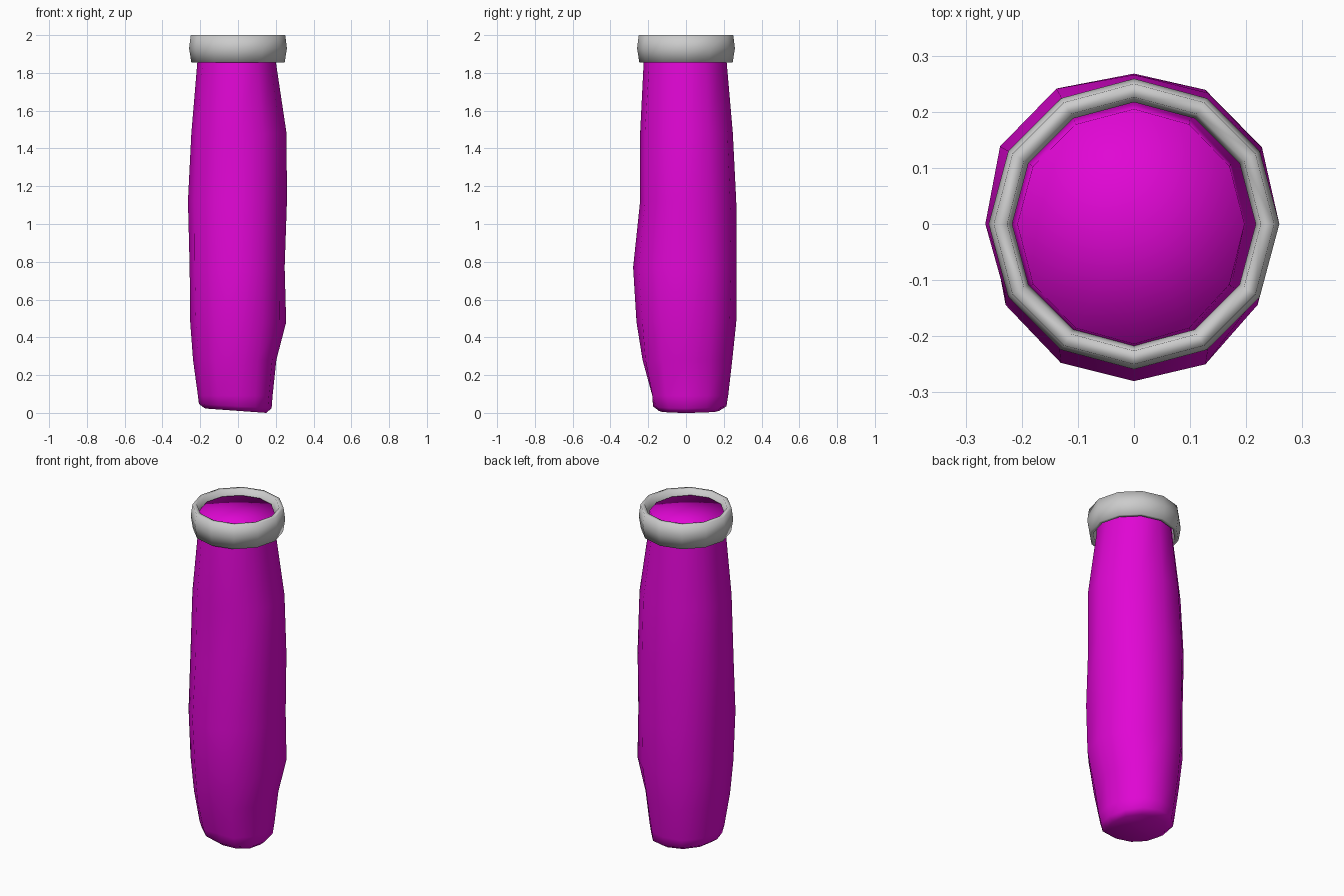
import bpy, bmesh, math, random

if "Cube" in bpy.data.objects:
    bpy.data.objects.remove(bpy.data.objects["Cube"])

random.seed(4)
SIDES = 12


def finish(bm, name, angle):
    bmesh.ops.recalc_face_normals(bm, faces=bm.faces)
    me = bpy.data.meshes.new(name)
    bm.to_mesh(me)
    bm.free()
    ob = bpy.data.objects.new(name, me)
    bpy.context.collection.objects.link(ob)
    bpy.ops.object.select_all(action='DESELECT')
    ob.select_set(True)
    bpy.context.view_layer.objects.active = ob
    bpy.ops.object.shade_smooth_by_angle(angle=math.radians(angle))
    return ob


def bridge(bm, a, b):
    n = len(a)
    for i in range(n):
        j = (i + 1) % n
        bm.faces.new((a[i], a[j], b[j], b[i]))


# Collar: twelve-sided band with a bowed wall
bm = bmesh.new()
profile = [(.247, 1.855), (.259, 1.93), (.25, 2.0),
           (.226, 2.0), (.217, 1.93), (.226, 1.855)]
loops = []
for r, z in profile:
    loops.append([bm.verts.new((r * math.cos(math.tau * i / SIDES),
                                r * math.sin(math.tau * i / SIDES), z))
                  for i in range(SIDES)])
for k in range(len(loops)):
    bridge(bm, loops[k], loops[(k + 1) % len(loops)])
finish(bm, "collar", 180)

# Sack: lofted uneven sections: z, left, right, front, back extents
sections = [
    (.035, .207, .178, .175, .214),
    (.09, .212, .183, .203, .223),
    (.28, .238, .203, .242, .245),
    (.48, .253, .255, .262, .266),
    (.77, .256, .247, .28, .268),
    (1.12, .265, .259, .243, .266),
    (1.48, .247, .257, .243, .248),
    (1.86, .215, .20, .224, .215),
    (1.97, .208, .197, .214, .205),
]
bm = bmesh.new()
loops = []
for k, (z, left, right, front, back) in enumerate(sections):
    loop = []
    for i in range(SIDES):
        a = math.tau * i / SIDES
        c, s = math.cos(a), math.sin(a)
        x = c * (right if c > 0 else left)
        y = s * (back if s > 0 else front)
        # slight crumple, fuller towards the back left
        f = 1
        if i % 3 and k < 7:
            f += random.uniform(0, .035) + (.025 if i in (4, 5) else 0)
        dz = -.06 * x if k == 0 else 0
        loop.append(bm.verts.new((x * f, y * f, z + dz)))
    loops.append(loop)
# fold at the foot of the front
for k, d in ((1, .025), (2, .012)):
    loops[k][9].co.y += d
for a, b in zip(loops, loops[1:]):
    bridge(bm, a, b)
# sagging base and puffed top
base = [bm.verts.new((v.co.x * .84, v.co.y * .82, .015 - .06 * v.co.x))
        for v in loops[0]]
low = min(v.co.z for v in base)
for v in base:
    v.co.z -= low
bridge(bm, base, loops[0])
bm.faces.new(base)
tip = bm.verts.new((0, 0, 1.972))
top = loops[-1]
for i in range(SIDES):
    bm.faces.new((top[i], top[(i + 1) % SIDES], tip))
sack = finish(bm, "sack", 180)

mat = bpy.data.materials.new("magenta_cloth")
mat.diffuse_color = (.75, .002, .66, 1)
mat.use_nodes = True
mat.node_tree.nodes["Principled BSDF"].inputs["Base Color"].default_value = mat.diffuse_color
sack.data.materials.append(mat)
